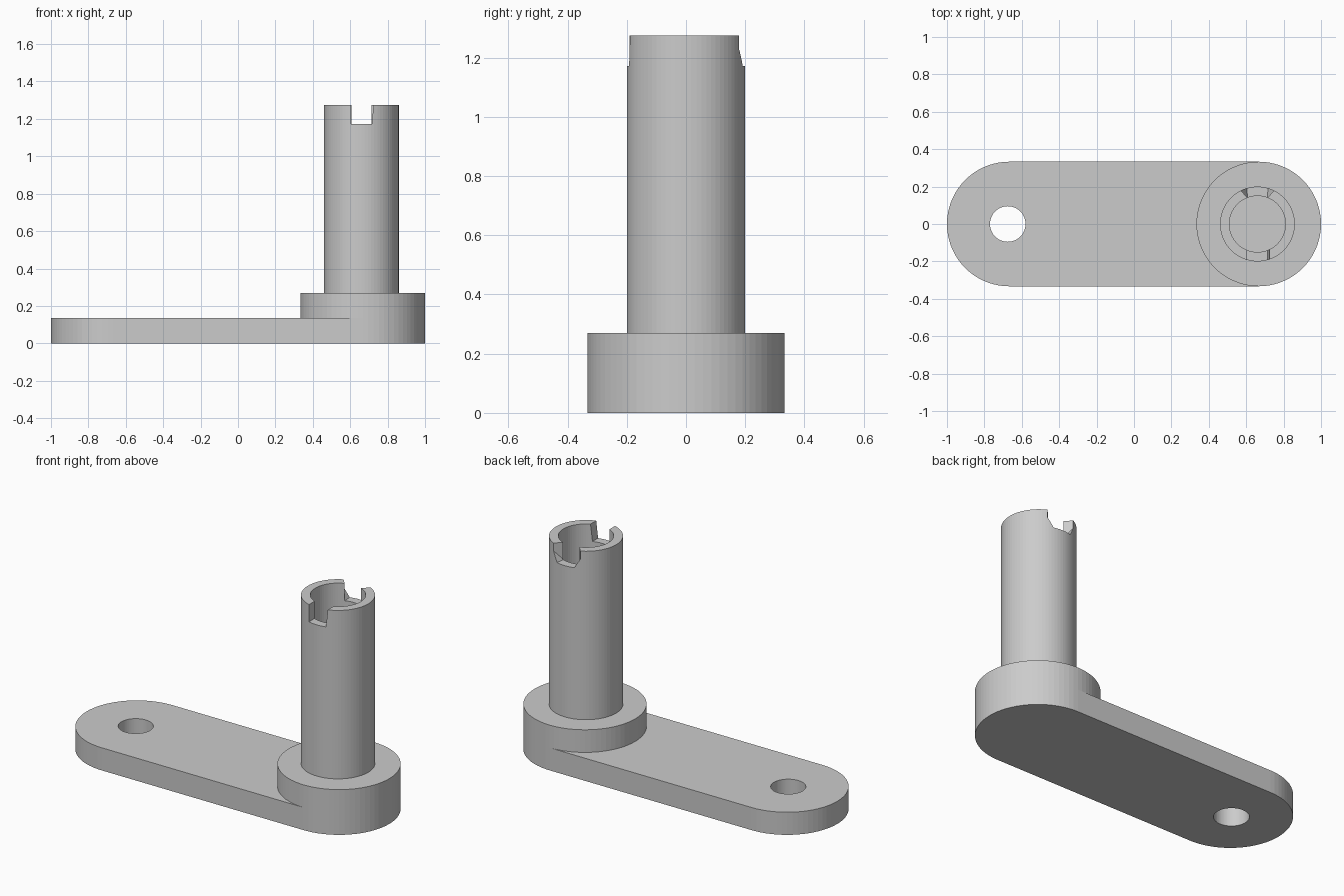
import bpy, bmesh, math

if "Cube" in bpy.data.objects:
    bpy.data.objects.remove(bpy.data.objects["Cube"], do_unlink=True)

END, RADIUS, POST_X = 0.667, 0.333, 0.66
SEG = 72

grey = bpy.data.materials.new("plain_grey")
grey.use_nodes = True
colour = (0.6, 0.6, 0.6, 1)
grey.diffuse_color = colour
grey.node_tree.nodes["Principled BSDF"].inputs["Base Color"].default_value = colour


def finish(name, bm):
    bmesh.ops.recalc_face_normals(bm, faces=bm.faces)
    mesh = bpy.data.meshes.new(name)
    bm.to_mesh(mesh)
    bm.free()
    mesh.materials.append(grey)
    obj = bpy.data.objects.new(name, mesh)
    bpy.context.collection.objects.link(obj)
    return obj


def arc(cx, start, sweep, radius, steps):
    return [(cx + radius * math.cos(start + sweep * i / steps),
             radius * math.sin(start + sweep * i / steps)) for i in range(steps + 1)]


def prism(name, outline, z0, z1):
    bm = bmesh.new()
    face = bm.faces.new([bm.verts.new((x, y, z0)) for x, y in outline])
    top = bmesh.ops.extrude_face_region(bm, geom=[face], use_keep_orig=True)["geom"]
    bmesh.ops.translate(bm, vec=(0, 0, z1 - z0),
                        verts=[v for v in top if isinstance(v, bmesh.types.BMVert)])
    return finish(name, bm)


def lathe(name, profile, cx):
    bm = bmesh.new()
    verts = [bm.verts.new((r, 0, z)) for r, z in profile]
    edges = [bm.edges.new(pair) for pair in zip(verts, verts[1:])]
    bmesh.ops.spin(bm, geom=verts + edges, cent=(0, 0, 0), axis=(0, 0, 1),
                   angle=math.tau, steps=SEG, use_duplicate=False)
    bmesh.ops.remove_doubles(bm, verts=bm.verts, dist=1e-5)
    bmesh.ops.translate(bm, vec=(cx, 0, 0), verts=bm.verts)
    return finish(name, bm)


def cut(target, cutter):
    cutter.hide_render = True
    mod = target.modifiers.new("cut", "BOOLEAN")
    mod.operation, mod.solver, mod.object = "DIFFERENCE", "EXACT", cutter
    bpy.context.view_layer.objects.active = target
    bpy.ops.object.modifier_apply(modifier=mod.name)
    bpy.data.objects.remove(cutter, do_unlink=True)


def notch_cutter(name, rows):
    # Each row gives y, z and the left and right x offsets of the slot
    bm = bmesh.new()
    for y, z, left, right in rows:
        for dx in (left, right):
            bm.verts.new((POST_X + dx, y, z))
    bmesh.ops.convex_hull(bm, input=bm.verts)
    return finish(name, bm)


# Round-ended arm with a through hole
half = SEG // 2
outline = (arc(END, -math.pi / 2, math.pi, RADIUS, half)
           + arc(-END, math.pi / 2, math.pi, RADIUS, half))
arm = prism("arm_plate", outline, 0, 0.135)
cut(arm, prism("hole_cutter", arc(-0.675, 0, math.tau, 0.095, SEG)[:-1], -0.1, 0.3))

# Round boss at the post end
prism("boss", arc(END, 0, math.tau, RADIUS, SEG)[:-1], 0.135, 0.27)

# Hollow post with two notches in its rim
post = lathe("hollow_post", [(0, 0.26), (0.2, 0.26), (0.2, 1.275),
                             (0.15, 1.275), (0.15, 0.28), (0, 0.28)], POST_X)
FLOOR, TOP = 1.172, 1.285
cut(post, notch_cutter("front_notch", [
    (-0.1, FLOOR, -0.057, 0.055), (-0.25, FLOOR, -0.057, 0.055),
    (-0.1, TOP, -0.057, 0.066), (-0.25, TOP, -0.057, 0.066)]))
cut(post, notch_cutter("back_notch", [
    (0.138, FLOOR, -0.052, 0.052), (0.22, FLOOR, -0.06, 0.06),
    (0.138, TOP, -0.052, 0.052), (0.22, TOP, -0.125, 0.125)]))
